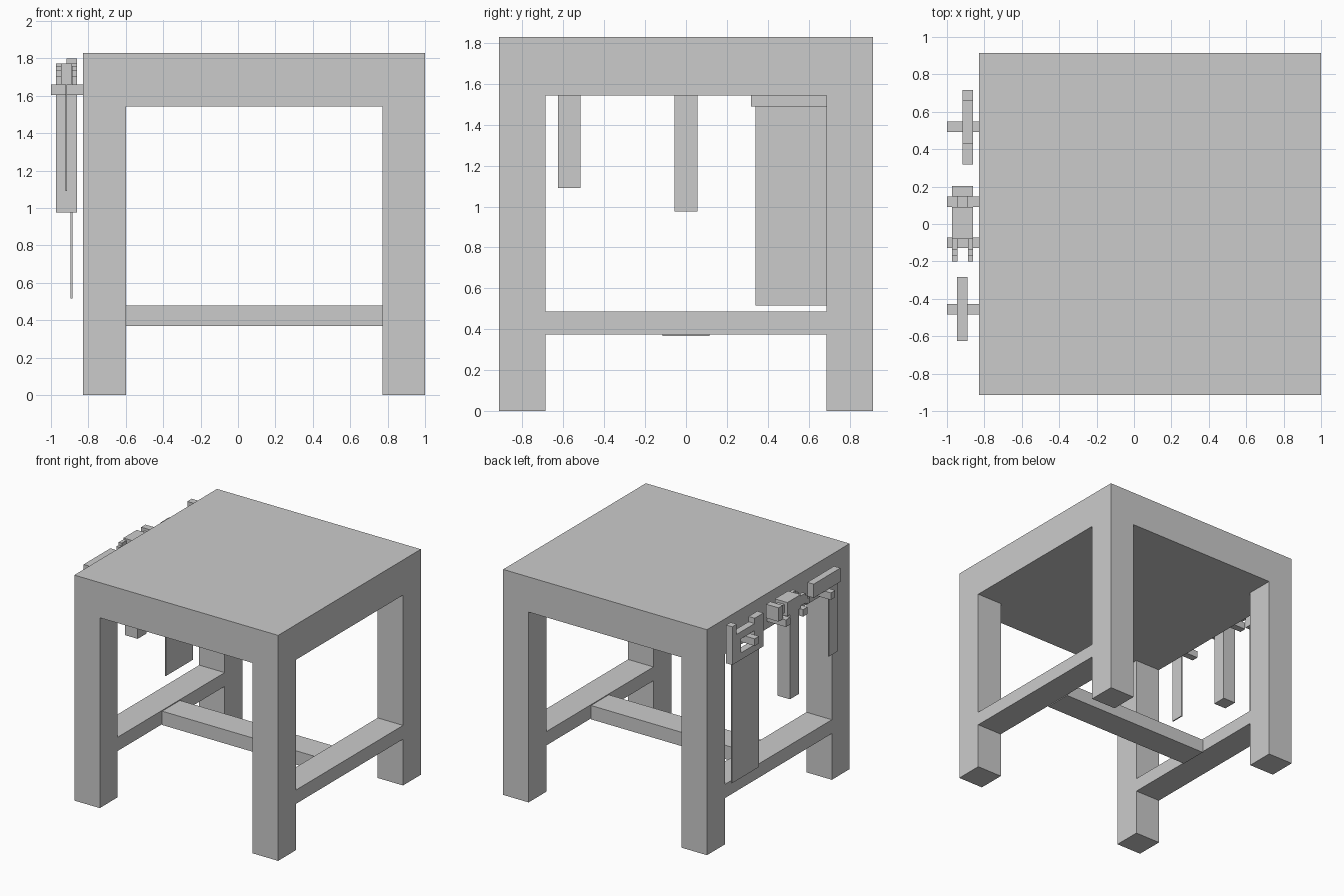
import bpy, bmesh
from mathutils import Vector

if "Cube" in bpy.data.objects:
    bpy.data.objects.remove(bpy.data.objects["Cube"])


def boxes(name, *specs):
    """One object from boxes, each given as (x0, x1, y0, y1, z0, z1)."""
    bm = bmesh.new()
    for x0, x1, y0, y1, z0, z1 in specs:
        verts = bmesh.ops.create_cube(bm, size=1)["verts"]
        bmesh.ops.scale(bm, vec=(x1 - x0, y1 - y0, z1 - z0), verts=verts)
        centre = Vector((x0 + x1, y0 + y1, z0 + z1)) / 2
        bmesh.ops.translate(bm, vec=centre, verts=verts)
    mesh = bpy.data.meshes.new(name)
    bm.to_mesh(mesh)
    bm.free()
    ob = bpy.data.objects.new(name, mesh)
    bpy.context.collection.objects.link(ob)
    return ob


# table: thick top, four legs, H-shaped stretcher
X0, X1, Y, TOP, LEG = -0.828, 1.0, 0.914, 1.828, 0.228
boxes("table_top", (X0, X1, -Y, Y, 1.543, TOP))
for side, x in (("left", X0), ("right", X1 - LEG)):
    for end, y in (("front", -Y), ("back", Y - LEG)):
        boxes(f"{end}_{side}_leg", (x, x + LEG, y, y + LEG, 0, 1.543))
    boxes(f"{side}_stretcher", (x, x + LEG, -Y + LEG, Y - LEG, 0.375, 0.487))
boxes("middle_stretcher", (X0 + LEG, X1 - LEG, -0.114, 0.114, 0.368, 0.48))

# pegs on the left side
for i, y in enumerate((0.52, 0.12, -0.10, -0.455)):
    boxes(f"peg_{i + 1}", (-1.0, X0, y - 0.028, y + 0.028, 1.603, 1.66))

# saw: grip frame around its peg, thin blade below
SX = (-0.917, -0.862)
boxes("saw_handle",
      (*SX, 0.66, 0.717, 1.49, 1.80),
      (*SX, 0.603, 0.66, 1.49, 1.717),
      (*SX, 0.43, 0.603, 1.66, 1.717),
      (*SX, 0.43, 0.603, 1.49, 1.546),
      (*SX, 0.317, 0.43, 1.49, 1.76))
boxes("saw_blade", (-0.895, -0.885, 0.34, 0.69, 0.515, 1.49))

# hammer: shaft, head, neck, striking face and stepped claws
HX = (-0.972, -0.86)
boxes("hammer_shaft", (*HX, -0.057, 0.057, 0.975, 1.66))
boxes("hammer_head",
      (*HX, -0.08, 0.09, 1.66, 1.772),
      (-0.945, -0.887, 0.09, 0.148, 1.682, 1.75),
      (*HX, 0.148, 0.203, 1.66, 1.772))
for side, x in (("outer", HX[0]), ("inner", HX[1] - 0.028)):
    boxes(f"hammer_{side}_claw",
          (x, x + 0.028, -0.14, -0.08, 1.68, 1.76),
          (x, x + 0.028, -0.17, -0.14, 1.67, 1.737),
          (x, x + 0.028, -0.20, -0.17, 1.66, 1.705))

# try square: wooden bar on its peg with a thin blade
boxes("square_bar", (-0.947, -0.89, -0.625, -0.283, 1.66, 1.772))
boxes("square_blade", (-0.923, -0.913, -0.625, -0.515, 1.09, 1.66))
